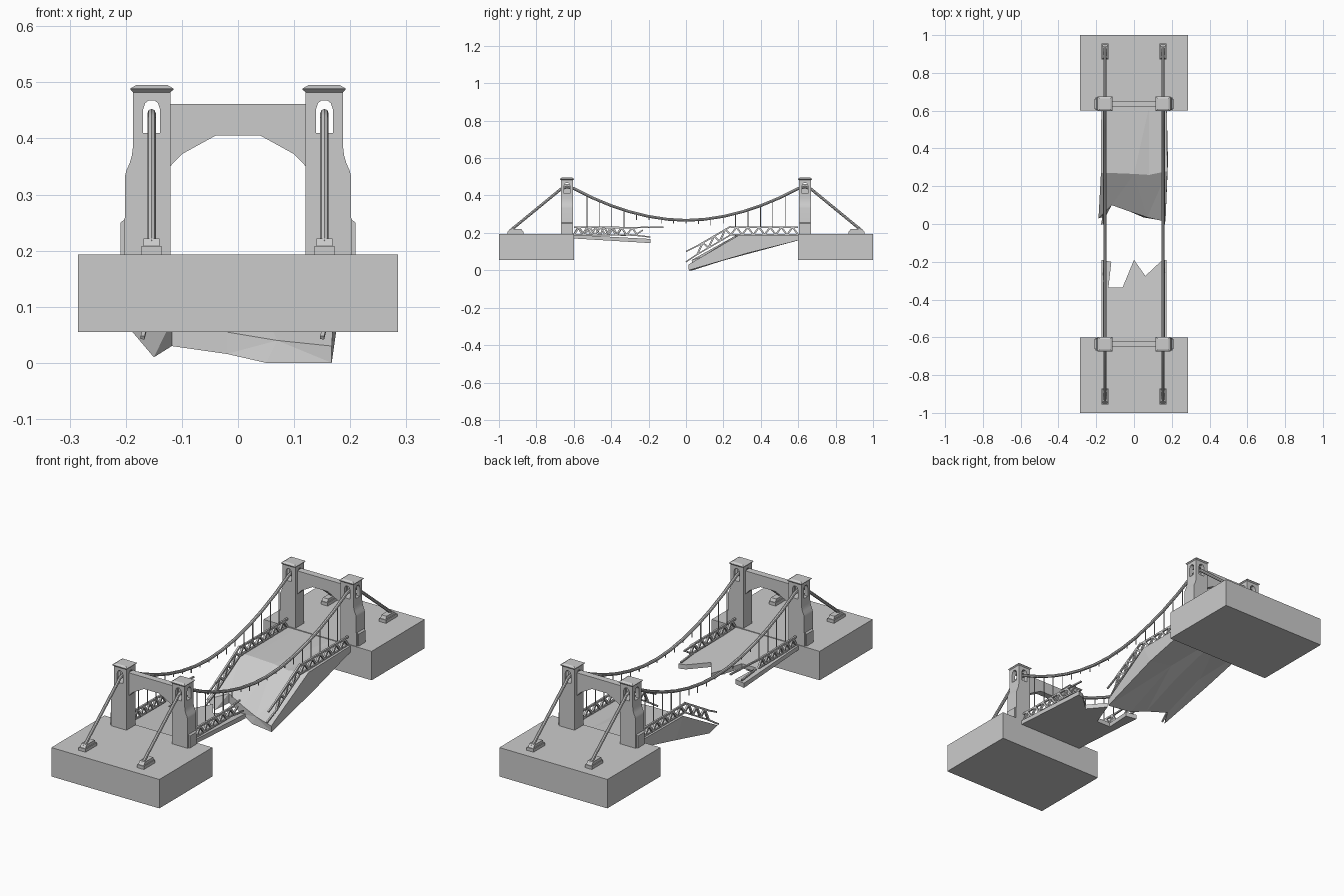
import bpy, bmesh, math, random
from mathutils import Vector

if "Cube" in bpy.data.objects:
    bpy.data.objects.remove(bpy.data.objects["Cube"])
random.seed(4)


def add(name, bm, mirror=(False, False), smooth=False, cutters=()):
    bmesh.ops.recalc_face_normals(bm, faces=bm.faces)
    me = bpy.data.meshes.new(name)
    bm.to_mesh(me)
    bm.free()
    ob = bpy.data.objects.new(name, me)
    bpy.context.collection.objects.link(ob)
    bpy.ops.object.select_all(action='DESELECT')
    ob.select_set(True)
    bpy.context.view_layer.objects.active = ob
    for c in cutters:
        m = ob.modifiers.new("cut", 'BOOLEAN')
        m.operation, m.object, m.solver = 'DIFFERENCE', c, 'EXACT'
    if any(mirror):
        m = ob.modifiers.new("mirror", 'MIRROR')
        m.use_axis = (mirror[0], mirror[1], False)
        m.use_mirror_merge = False
    if ob.modifiers:
        bpy.ops.object.convert(target='MESH')
    if smooth:
        bpy.ops.object.shade_smooth_by_angle(angle=math.radians(35))
    return ob


def prism(bm, pts, axis, a, b):
    """Extrude a (u, z) profile along x or y from a to b."""
    put = (lambda u, z, t: (t, u, z)) if axis == 'x' else (lambda u, z, t: (u, t, z))
    r0 = [bm.verts.new(put(u, z, a)) for u, z in pts]
    r1 = [bm.verts.new(put(u, z, b)) for u, z in pts]
    loft(bm, r0, r1)


def loft(bm, r0, r1):
    n = len(r0)
    bm.faces.new(r0)
    bm.faces.new(r1[::-1])
    for i in range(n):
        bm.faces.new((r0[i], r0[(i + 1) % n], r1[(i + 1) % n], r1[i]))


def rect(u0, u1, z0, z1):
    return [(u0, z0), (u1, z0), (u1, z1), (u0, z1)]


def beam(bm, p, q, r, sides=4):
    """Straight bar between two points."""
    p, q = Vector(p), Vector(q)
    d = (q - p).normalized()
    s = d.cross(Vector((1, 0, 0))).normalized()
    t = d.cross(s)
    ring = []
    for c in (p, q):
        ring.append([bm.verts.new(c + r * (s * math.cos(a) + t * math.sin(a)))
                     for a in (math.pi / sides + k * math.tau / sides for k in range(sides))])
    loft(bm, *ring)


BOTH = (True, True)

# bank blocks
bm = bmesh.new()
prism(bm, rect(-0.285, 0.285, 0.055, 0.193), 'y', -1, -0.6)
add("bank_block", bm, (False, True))


# tower legs with arched openings both ways
def window(name, c, axis, a, b):
    bm = bmesh.new()
    w = 0.015
    pts = [(c - w, 0.41), (c + w, 0.41), (c + w, 0.452), (c + w * .75, 0.463), (c + w * .3, 0.468),
           (c - w * .3, 0.468), (c - w * .75, 0.463), (c - w, 0.452)]
    prism(bm, pts, axis, a, b)
    ob = add(name, bm)
    ob.hide_render = True
    return ob


cuts = [window("cutter_front", 0.154, 'y', -0.75, -0.55), window("cutter_side", -0.636, 'x', 0.1, 0.25)]
bm = bmesh.new()
prism(bm, [(0.12, 0.19), (0.203, 0.19), (0.203, 0.25), (0.2015, 0.26), (0.2015, 0.333), (0.199, 0.343),
           (0.193, 0.356), (0.189, 0.37), (0.187, 0.387), (0.187, 0.485), (0.12, 0.485)], 'y', -0.669, -0.603)
add("tower_leg", bm, BOTH, True, cuts)
for c in cuts:
    bpy.data.objects.remove(c)

# outer buttress at the foot of each leg
bm = bmesh.new()
prism(bm, [(0.2, 0.19), (0.209, 0.19), (0.209, 0.25), (0.2, 0.258)], 'y', -0.662, -0.61)
add("tower_buttress", bm, BOTH)

# tower caps
bm = bmesh.new()
rings = []
for h, z in ((0.033, 0.482), (0.0385, 0.487), (0.0385, 0.489), (0.028, 0.495)):
    rings.append([bm.verts.new((0.1535 + sx * h, -0.636 + sy * h, z))
                  for sx, sy in ((-1, -1), (1, -1), (1, 1), (-1, 1))])
bm.faces.new(rings[0])
bm.faces.new(rings[-1])
for a, b in zip(rings, rings[1:]):
    for i in range(4):
        bm.faces.new((a[i], a[(i + 1) % 4], b[(i + 1) % 4], b[i]))
add("tower_cap", bm, BOTH)

# arched cross beams between the legs
bm = bmesh.new()
prism(bm, [(-0.122, 0.461), (-0.122, 0.349), (-0.1, 0.372), (-0.04, 0.405), (0.04, 0.405),
           (0.1, 0.372), (0.122, 0.349), (0.122, 0.461)], 'y', -0.652, -0.62)
add("cross_beam", bm, (False, True))

# cable anchors
bm = bmesh.new()
prism(bm, rect(-0.955, -0.87, 0.19, 0.208), 'x', 0.136, 0.172)
prism(bm, [(-0.952, 0.207), (-0.873, 0.207), (-0.88, 0.222), (-0.94, 0.222)], 'x', 0.14, 0.168)
add("cable_anchor", bm, BOTH)


# main cables, swept as a round tube
def cable_z(y):
    return 0.267 + 0.17 * (abs(y) / 0.6) ** 1.9


path = [(-0.94, 0.212), (-0.668, 0.435), (-0.636, 0.445)]
path += [(y, cable_z(y)) for y in [-0.6 + 0.1 * i for i in range(13)]]
path += [(0.636, 0.445), (0.668, 0.435), (0.94, 0.212)]
bm = bmesh.new()
rings = []
for i, (y, z) in enumerate(path):
    a, b = path[max(i - 1, 0)], path[min(i + 1, len(path) - 1)]
    d = Vector((0, b[0] - a[0], b[1] - a[1])).normalized()
    n = Vector((0, -d.z, d.y))
    rings.append([bm.verts.new(Vector((0.154, y, z)) + 0.0075 *
                  (Vector((math.cos(t), 0, 0)) + n * math.sin(t)))
                  for t in (k * math.tau / 8 for k in range(8))])
for a, b in zip(rings, rings[1:]):
    for i in range(8):
        bm.faces.new((a[i], a[(i + 1) % 8], b[(i + 1) % 8], b[i]))
bm.faces.new(rings[0])
bm.faces.new(rings[-1])
add("main_cable", bm, (True, False), True)

# hangers: whole near the towers, snapped short toward the gap
bm = bmesh.new()
for sx in (-1, 1):
    for k in range(17):
        y = -0.53 + k * 0.06625
        top = cable_z(y)
        broken = -0.33 < y < 0.2
        end = top - random.uniform(0.012, 0.04) if broken else 0.228
        beam(bm, (sx * 0.154, y, top), (sx * 0.154, y, end), 0.0024, 5)
add("hangers", bm)


# side trusses following (y, z) bottom lines
def truss(bm, x, a, b, n, h):
    a, b = Vector((x, *a)), Vector((x, *b))
    up = Vector((0, 0, h))
    beam(bm, a, b, 0.005)
    beam(bm, a + up, b + up, 0.006)
    for i in range(n):
        p, m, q = (a.lerp(b, (i + t) / n) for t in (0, 0.5, 1))
        beam(bm, p, m + up, 0.0065)
        beam(bm, m + up, q, 0.0065)


bm = bmesh.new()
for sx in (-1, 1):
    x = sx * 0.16
    # near half, stays level with loose rail ends
    truss(bm, x, (-0.6, 0.19), (-0.29 + 0.03 * sx, 0.188), 6, 0.04)
    beam(bm, (x, -0.32, 0.228), (x - sx * 0.01, -0.16 - 0.04 * sx, 0.23), 0.005)
    beam(bm, (x, -0.3, 0.19), (x, -0.19, 0.178), 0.005)
    beam(bm, (x, -0.27, 0.19), (x, -0.23, 0.215), 0.005)
    # far half, folded down
    truss(bm, x, (0.6, 0.19), (0.24, 0.19), 6, 0.04)
    truss(bm, x, (0.24, 0.19), (0.06, 0.085), 3, 0.045)
    beam(bm, (x, 0.06, 0.13), (x, 0.0, 0.1), 0.005)
    beam(bm, (x, 0.06, 0.085), (x - 0.01, 0.0, 0.045), 0.005)
add("side_truss", bm)

# near broken deck with a jagged edge
edge = [(0.173, -0.19), (0.14, -0.2), (0.06, -0.275), (0.0, -0.19), (-0.06, -0.335),
        (-0.135, -0.335), (-0.12, -0.2), (-0.173, -0.19)]
outline = [(-0.173, -0.62), (0.173, -0.62)] + edge
bm = bmesh.new()
loft(bm, [bm.verts.new((x, y, 0.19 - 0.055 * (y + 0.6))) for x, y in outline],
     [bm.verts.new((x, y, 0.17 - 0.06 * (y + 0.6))) for x, y in outline])
add("near_deck", bm)

# far collapsed deck: folded top and a faceted underside
back = [(-0.173, 0.62), (-0.12, 0.62), (0.0, 0.62), (0.08, 0.62), (0.173, 0.62)]
fold = [(-0.175, 0.27, 0.188), (-0.12, 0.27, 0.188), (0.0, 0.265, 0.186), (0.08, 0.26, 0.178), (0.177, 0.28, 0.186)]
tip = [(-0.188, 0.03, 0.055), (-0.118, 0.1, 0.075), (-0.02, 0.065, 0.055), (0.07, 0.035, 0.04), (0.167, 0.012, 0.03)]
low = [(-0.15, 0.04, 0.01), (-0.118, 0.1, 0.03), (-0.02, 0.065, 0.016), (0.05, 0.035, 0.0), (0.167, 0.015, 0.0)]
keel = [(-0.17, 0.32, 0.09), (-0.11, 0.34, 0.1), (0.0, 0.31, 0.082), (0.07, 0.35, 0.1), (0.18, 0.33, 0.092)]
bm = bmesh.new()
rows = [[(x, y, 0.19) for x, y in back], fold, tip, low, keel, [(x, y, 0.165) for x, y in back]]
rows = [[bm.verts.new(p) for p in r] for r in rows]
for i in range(6):
    a, b = rows[i], rows[(i + 1) % 6]
    for j in range(4):
        if (i + j) % 2:
            tris = ((a[j], a[j + 1], b[j + 1]), (a[j], b[j + 1], b[j]))
        else:
            tris = ((a[j], a[j + 1], b[j]), (a[j + 1], b[j + 1], b[j]))
        for t in tris:
            bm.faces.new(t)
for j in (0, 4):
    bm.faces.new((rows[0][j], rows[1][j], rows[4][j], rows[5][j]))
    bm.faces.new((rows[1][j], rows[2][j], rows[3][j], rows[4][j]))
add("far_deck", bm)
